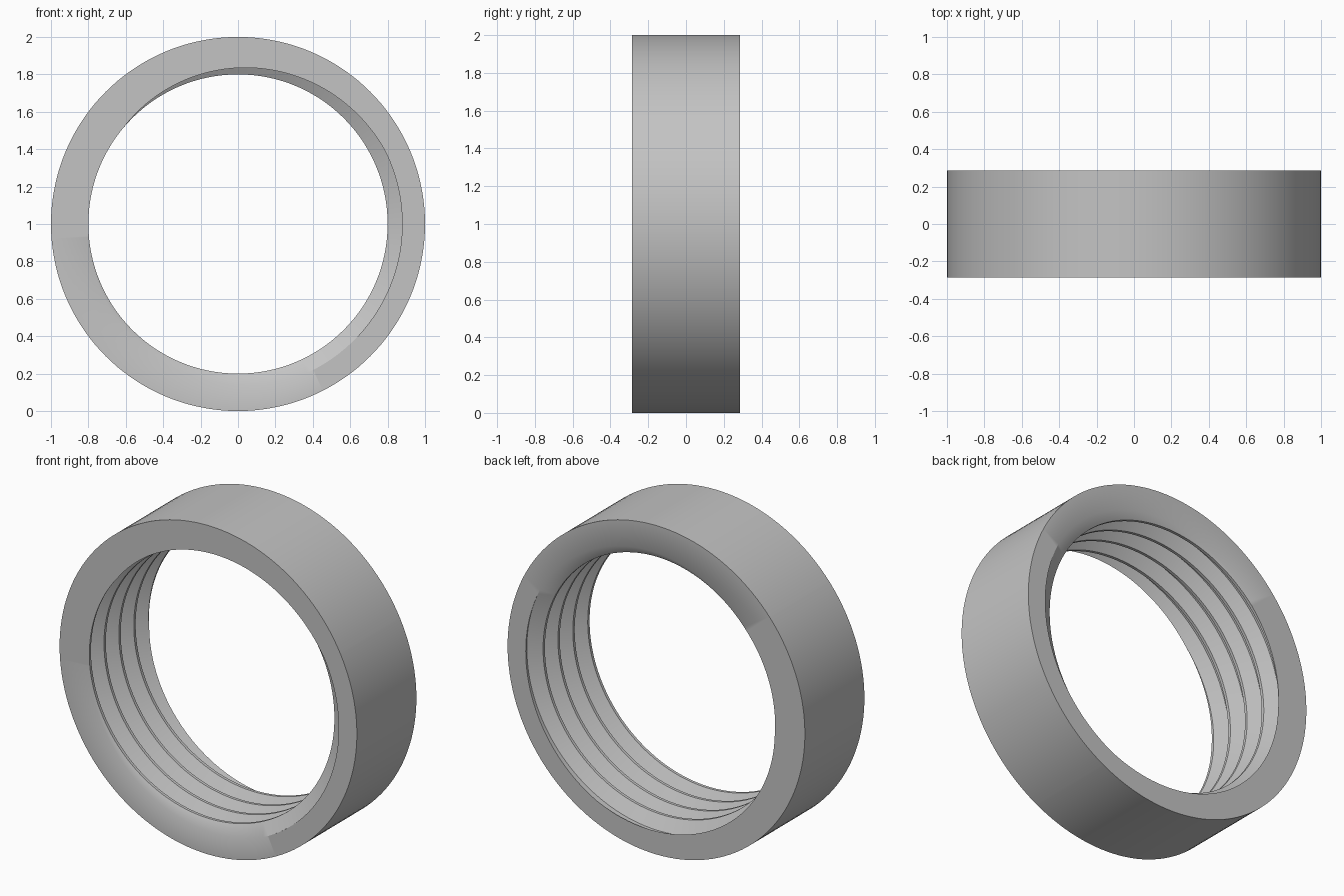
import bpy, bmesh, math

cube = bpy.data.objects.get("Cube")
if cube:
    bpy.data.objects.remove(cube, do_unlink=True)

OUTER, ROOT, CREST = 1.0, 0.878, 0.8
HALF = 0.286                 # half the ring width
TURNS = 4
PITCH = 2 * HALF / TURNS
SEGS = 144
START = 0.05                 # thread start, in turns

# Thread profile over one pitch: (fraction of pitch, radius)
PROFILE = [(-0.125, ROOT), (0.125, ROOT), (0.4375, CREST), (0.5625, CREST)]


def on_ring(radius, angle, y):
    return (radius * math.cos(angle), y, 1 + radius * math.sin(angle))


bm = bmesh.new()

# Helical thread surface, longer than the ring at both ends
rows = [(k + t, r) for k in range(-3, TURNS + 3) for t, r in PROFILE]
grid = []
for i in range(SEGS + 1):
    turn = i / SEGS
    grid.append([bm.verts.new(on_ring(r, turn * math.tau, -HALF + PITCH * (t + START + turn)))
                 for t, r in rows])
for a, b in zip(grid, grid[1:]):
    for j in range(len(rows) - 1):
        bm.faces.new((a[j], b[j], b[j + 1], a[j + 1]))
bmesh.ops.remove_doubles(bm, verts=bm.verts[:], dist=1e-5)

# Trim flush with the end planes
for side in (-1, 1):
    bmesh.ops.bisect_plane(bm, geom=bm.verts[:] + bm.edges[:] + bm.faces[:], dist=1e-6,
                           plane_co=(0, side * HALF, 0), plane_no=(0, side, 0), clear_outer=True)


def extrude_rim(edges, radius, y):
    """Extrude an edge loop to a given radius and end plane."""
    geom = bmesh.ops.extrude_edge_only(bm, edges=edges)["geom"]
    for v in (g for g in geom if isinstance(g, bmesh.types.BMVert)):
        v.co = on_ring(radius, math.atan2(v.co.z - 1, v.co.x), y)
    return [g for g in geom if isinstance(g, bmesh.types.BMEdge) and g.is_boundary]


# Flat end faces, then the outer wall
rims = []
for side in (-1, 1):
    loop = [e for e in bm.edges if e.is_boundary
            and all(abs(v.co.y - side * HALF) < 1e-4 and (v.co.x ** 2 + (v.co.z - 1) ** 2) < 0.9
                    for v in e.verts)]
    rims.append(extrude_rim(loop, OUTER, side * HALF))
extrude_rim(rims[0], OUTER, HALF)
outer_verts = [v for v in bm.verts if math.hypot(v.co.x, v.co.z - 1) > 0.95]
bmesh.ops.remove_doubles(bm, verts=outer_verts, dist=1e-4)
bmesh.ops.recalc_face_normals(bm, faces=bm.faces[:])

mesh = bpy.data.meshes.new("threaded_ring")
bm.to_mesh(mesh)
bm.free()
ring = bpy.data.objects.new("threaded_ring", mesh)
bpy.context.collection.objects.link(ring)

# Plain grey
grey = bpy.data.materials.new("plain_grey")
grey.use_nodes = True
colour = (0.55, 0.55, 0.55, 1)
grey.diffuse_color = colour
grey.node_tree.nodes["Principled BSDF"].inputs["Base Color"].default_value = colour
mesh.materials.append(grey)

bpy.ops.object.select_all(action="DESELECT")
ring.select_set(True)
bpy.context.view_layer.objects.active = ring
bpy.ops.object.shade_smooth_by_angle(angle=math.radians(30))
